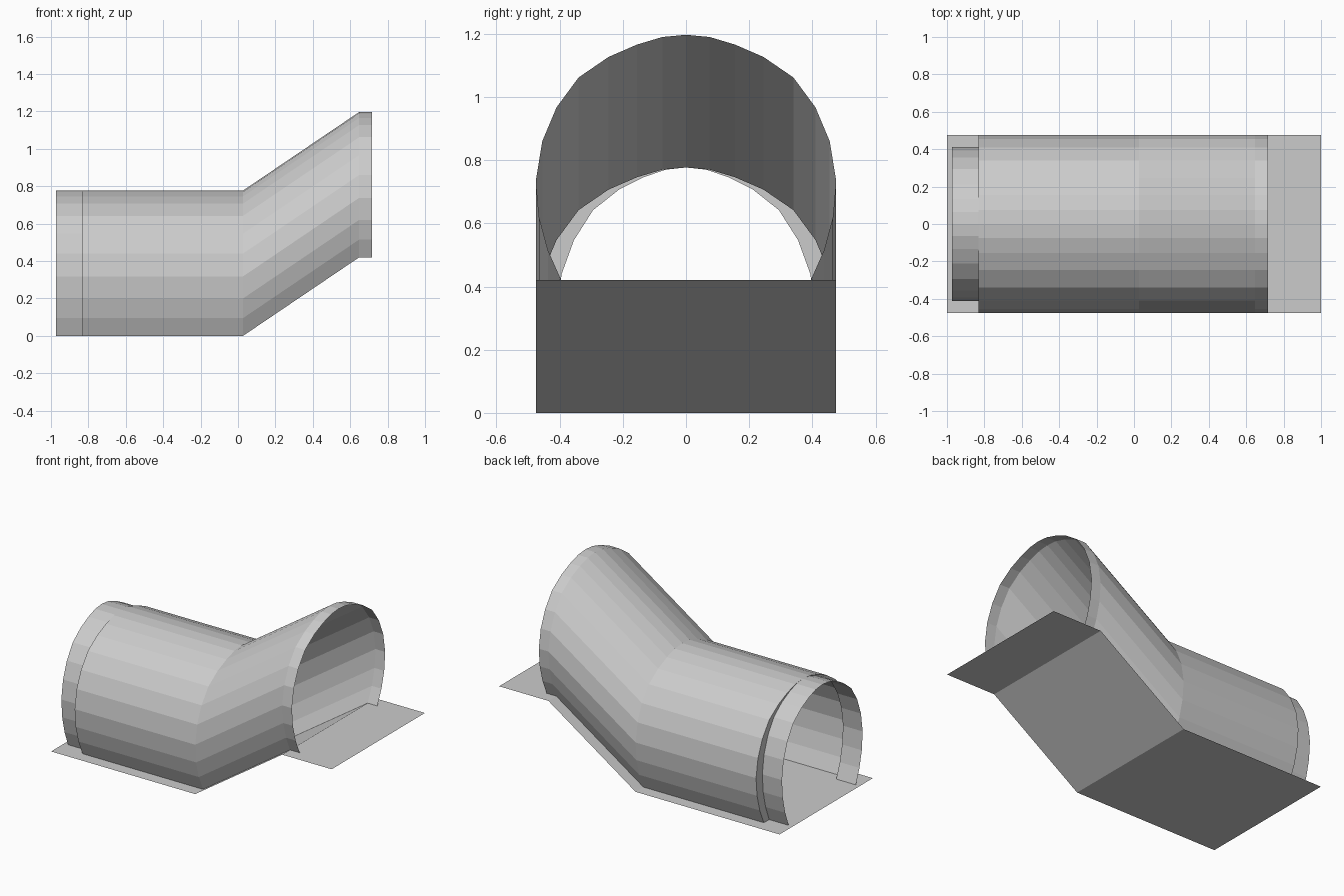
import bpy, bmesh

if "Cube" in bpy.data.objects:
    bpy.data.objects.remove(bpy.data.objects["Cube"])

# Half cross-section of the tunnel (y, z), from foot to crown
HALF = [(0.395, 0.0), (0.437, 0.095), (0.465, 0.2), (0.475, 0.318), (0.455, 0.44),
        (0.41, 0.547), (0.34, 0.642), (0.245, 0.707), (0.155, 0.746), (0.075, 0.77)]
PROFILE = HALF + [(0, 0.777)] + [(-y, z) for y, z in reversed(HALF)]
FLOOR = [(0.475, 0), (-0.475, 0)]


def loft(name, profile, stations):
    """Sweep an open profile through (x, rise, width scale) stations."""
    bm = bmesh.new()
    rows = [[bm.verts.new((x, y * s, z + rise)) for y, z in profile]
            for x, rise, s in stations]
    for a, b in zip(rows, rows[1:]):
        for i in range(len(profile) - 1):
            bm.faces.new((a[i], b[i], b[i + 1], a[i + 1]))
    mesh = bpy.data.meshes.new(name)
    bm.normal_update()
    bm.to_mesh(mesh)
    bm.free()
    obj = bpy.data.objects.new(name, mesh)
    bpy.context.collection.objects.link(obj)
    return obj


# Narrow entry collar with its step, level tube, joint band, rising tube, exit rim
loft("entry_collar", PROFILE, [(-0.972, 0, 0.865), (-0.832, 0, 0.865), (-0.832, 0, 1)])
loft("level_tube", PROFILE, [(-0.832, 0, 1), (-0.035, 0, 1)])
loft("joint_band", PROFILE, [(-0.035, 0, 1), (0.027, 0, 1)])
loft("rising_tube", PROFILE, [(0.027, 0, 1), (0.648, 0.42, 1)])
loft("exit_rim", PROFILE, [(0.648, 0.42, 1), (0.717, 0.42, 1)])

# Floor sheet: level, ramp, upper landing
loft("floor", FLOOR, [(-1, 0, 1), (0.027, 0, 1), (0.648, 0.42, 1), (1, 0.42, 1)])
